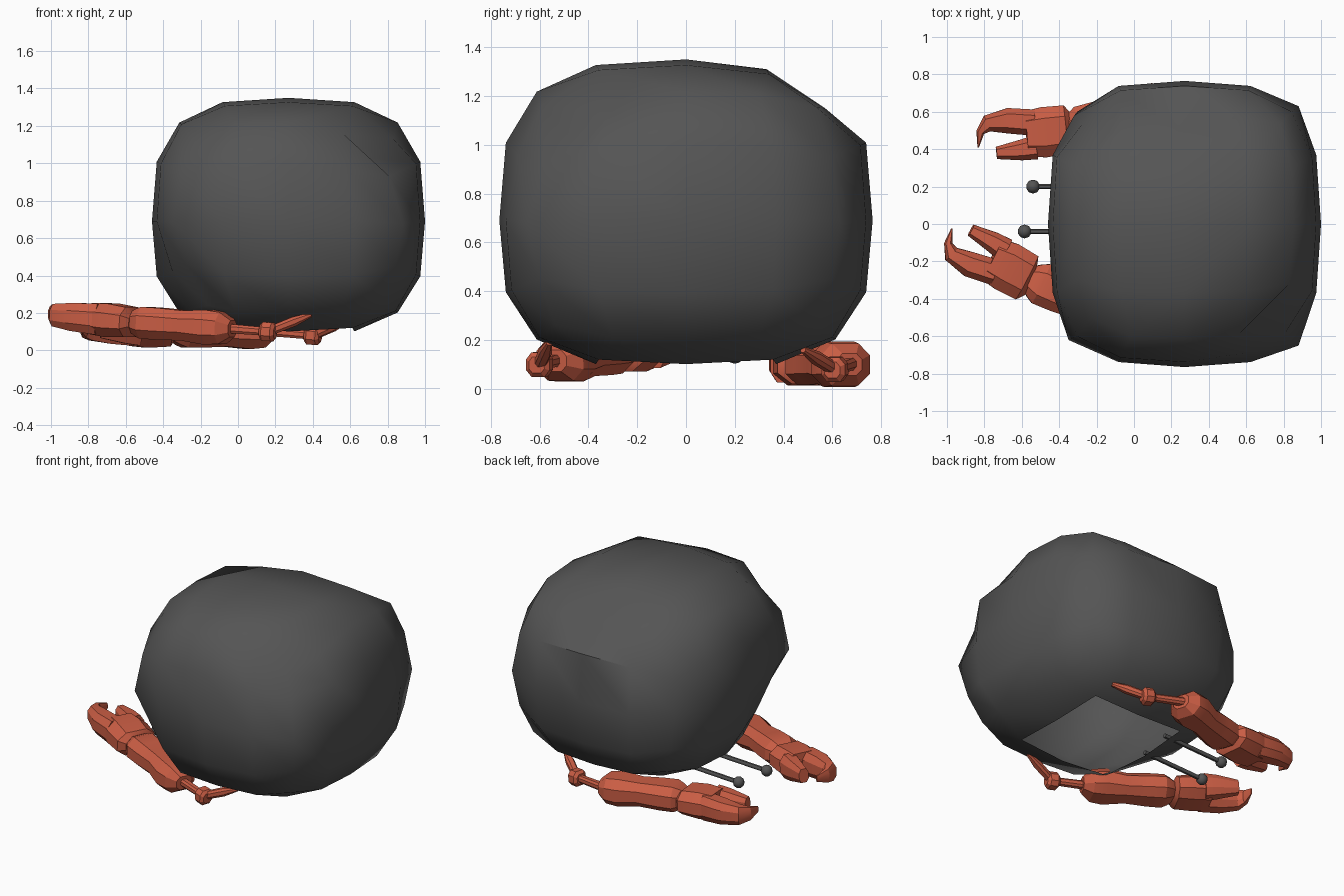
import bpy, bmesh, math
from mathutils import Vector

cube = bpy.data.objects.get("Cube")
if cube:
    bpy.data.objects.remove(cube, do_unlink=True)


def material(name, rgb):
    m = bpy.data.materials.new(name)
    m.use_nodes = True
    m.diffuse_color = (*rgb, 1)
    m.node_tree.nodes["Principled BSDF"].inputs["Base Color"].default_value = (*rgb, 1)
    return m


STONE = material("dark stone grey", (0.09, 0.09, 0.09))
CLAY = material("terracotta", (0.59, 0.11, 0.058))


def finish(name, bm, mat, angle):
    mesh = bpy.data.meshes.new(name)
    bm.to_mesh(mesh)
    bm.free()
    mesh.materials.append(mat)
    ob = bpy.data.objects.new(name, mesh)
    bpy.context.collection.objects.link(ob)
    bpy.ops.object.select_all(action="DESELECT")
    ob.select_set(True)
    bpy.context.view_layer.objects.active = ob
    bpy.ops.object.shade_smooth_by_angle(angle=math.radians(angle))
    return ob


OCTAGON = [(1, -.45), (1, .45), (.55, 1), (-.55, 1), (-1, .45), (-1, -.45), (-.55, -1), (.55, -1)]


def loft(name, sections, mat=CLAY, angle=25):
    """Skin octagonal sections given as (centre, half width, half height)."""
    bm = bmesh.new()
    pts = [Vector(s[0]) for s in sections]
    rings = []
    for i, (c, hw, hh) in enumerate(sections):
        t = (pts[min(i + 1, len(pts) - 1)] - pts[max(i - 1, 0)]).normalized()
        side = t.cross(Vector((0, 0, 1))).normalized()
        up = side.cross(t)
        rings.append([bm.verts.new(pts[i] + side * a * hw + up * b * hh) for a, b in OCTAGON])
    for r, q in zip(rings, rings[1:]):
        for k in range(8):
            n = (k + 1) % 8
            bm.faces.new((r[k], r[n], q[n], q[k]))
    bm.faces.new(rings[0])
    bm.faces.new(rings[-1])
    bmesh.ops.recalc_face_normals(bm, faces=bm.faces)
    return finish(name, bm, mat, angle)


# Boulder shell: rounded block, open underneath
bm = bmesh.new()
bmesh.ops.create_cube(bm, size=2)
bmesh.ops.subdivide_edges(bm, edges=bm.edges[:], cuts=3, use_grid_fill=True)
hole = [f for f in bm.faces
        if f.normal.z < -.9 and max(abs(v) for v in f.calc_center_median().xy) < .5]
bmesh.ops.delete(bm, geom=hole, context="FACES")
# Chipped and uneven spots: grid point -> carved position
CARVED = {
    # chip on the front left upper corner
    (1, -1, 1): (.70, -.47, 1.03), (1, -1, .5): (.81, -.58, .93),
    (1, -.5, 1): (.83, -.32, 1.13), (.5, -1, .5): (.59, -.69, .96),
    (.5, -1, 1): (.56, -.59, 1.16),
    # chip on the front right lower corner
    (-1, -1, -1): (-.16, -.39, .24), (-1, -1, -.5): (-.28, -.46, .46),
    (-1, -.5, -.5): (-.35, -.28, .42), (-1, -.5, -1): (-.26, -.25, .22),
    # hollow along the upper back edge
    (0, 1, 1): (.24, .50, 1.08), (-.5, 1, 1): (-.07, .49, 1.18),
    (-.5, .5, 1): (-.04, .31, 1.27), (0, .5, 1): (.26, .33, 1.31),
    (.5, 1, 1): (.55, .57, 1.15), (.5, .5, 1): (.60, .34, 1.29),
    (-1, 1, 1): (-.20, .48, 1.04), (-1, 1, .5): (-.28, .53, .90),
    # upright edges
    (1, 1, 0): (.88, .63, .69), (1, -1, 0): (.88, -.65, .68),
    (-1, -1, 0): (-.35, -.62, .69), (-1, 1, 0): (-.32, .58, .69),
    (-1, -1, 1): (-.23, -.50, 1.11),
}
POWER = 3.1
for v in bm.verts:
    p = v.co.copy()
    spot = CARVED.get(tuple(round(a, 1) for a in p))
    s = sum(abs(a) ** POWER for a in p) ** (-1 / POWER)
    height = .66 if p.z > 0 else .61
    v.co = spot or (.27 + .73 * p.x * s, .765 * p.y * s, .69 + height * p.z * s)
finish("boulder_shell", bm, STONE, 50)


# Arms: pincer, forearm, thin upper arm, knuckle and root
def arm(label, wrist, axis, out, elbow, knuckle, root, rise):
    wrist, elbow, knuckle, root = map(Vector, (wrist, elbow, knuckle, root))
    axis = Vector((*axis, 0)).normalized()
    side = Vector((-axis.y, axis.x, 0)) * out

    def hand_part(part, rows):
        loft(f"{label}_{part}", [
            (wrist + axis * l + side * w + Vector((0, 0, rise * l)), hw, hh)
            for l, w, hw, hh in rows])

    hand_part("palm", [(-.015, 0, .09, .05), (.01, 0, .13, .08),
                       (.13, -.015, .135, .09), (.22, -.022, .12, .083)])
    hand_part("large_finger", [(.18, .037, .07, .083), (.32, .047, .068, .075),
                               (.43, .032, .045, .06), (.467, -.015, .022, .045),
                               (.478, -.095, .004, .02)])
    hand_part("small_finger", [(.17, -.095, .065, .08), (.25, -.11, .055, .07),
                               (.38, -.125, .033, .045)])

    start = wrist - axis * .035
    span = elbow - start
    loft(f"{label}_forearm", [(start + span * t, hw, hh) for t, hw, hh in (
        (-.08, .06, .045), (0, .095, .07), (.07, .115, .085), (.25, .11, .085),
        (.5, .095, .08), (.75, .12, .093), (.9, .105, .085), (1, .055, .045))])

    limb = (knuckle - elbow).normalized()
    loft(f"{label}_upper_arm", [(elbow - limb * .03, .025, .025), (knuckle, .022, .022)])
    loft(f"{label}_knuckle", [(knuckle + limb * d, r, r) for d, r in (
        (-.042, .033), (-.025, .05), (.025, .05), (.042, .033))])
    loft(f"{label}_root", [(knuckle, .024, .024), (knuckle.lerp(root, .6), .026, .026),
                           (root, .012, .012)])


arm("right_arm", (-.565, -.29, .15), (-.93, .37), 1, (-.03, -.54, .115),
    (.16, -.60, .10), (.39, -.56, .19), .09)
arm("left_arm", (-.355, .505, .1), (-1, 0), -1, (.18, .67, .1),
    (.40, .61, .08), (.58, .48, .16), .03)

# Eye stalks reaching out from under the shell
for label, x, y, inner in (("left", -.54, .20, -.08), ("right", -.585, -.04, -.12)):
    tip = Vector((x, y, .14))
    loft(f"{label}_eye_stalk", [(tip, .013, .013), ((inner, y, .16), .013, .013)], STONE, 50)
    bm = bmesh.new()
    bmesh.ops.create_uvsphere(bm, u_segments=10, v_segments=6, radius=.037)
    bmesh.ops.translate(bm, verts=bm.verts, vec=tip)
    finish(f"{label}_eye", bm, STONE, 50)
